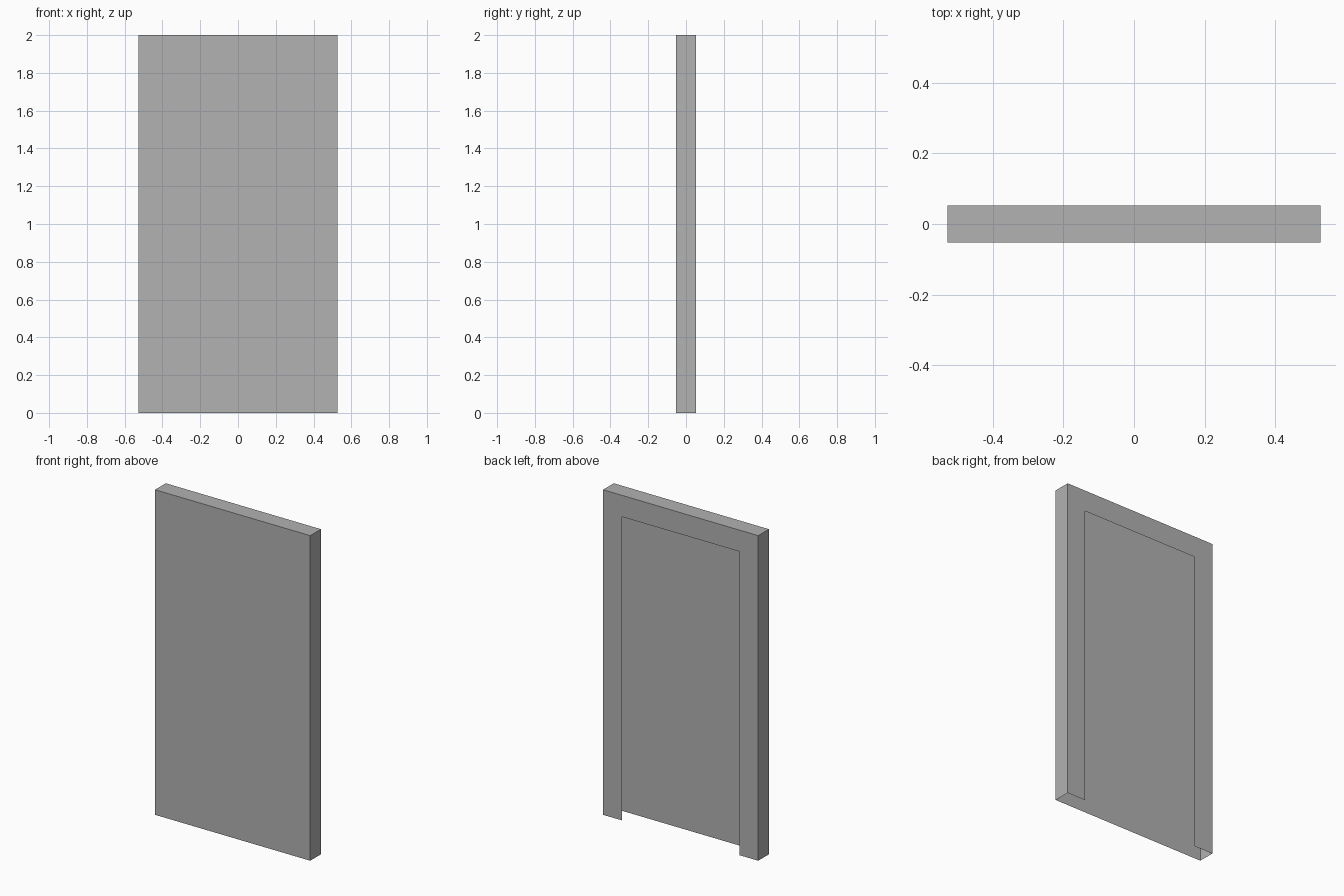
import bpy
import bmesh

old = bpy.data.objects.get("Cube")
if old:
    bpy.data.objects.remove(old, do_unlink=True)

W, D, H = 0.528, 0.052, 2.0      # half width, half depth, height
OPEN_X, OPEN_Z = 0.40, 1.868     # back opening half width and top
PANEL_Z = 0.135                  # bottom of the inner panel

grey = bpy.data.materials.new("plain_grey")
grey.use_nodes = True
colour = (0.445, 0.445, 0.445, 1)
grey.diffuse_color = colour
grey.node_tree.nodes["Principled BSDF"].inputs["Base Color"].default_value = colour


def sheet_object(name, polygons):
    """Make a flat-faced open shell from polygon outlines."""
    bm = bmesh.new()
    for outline in polygons:
        bm.faces.new([bm.verts.new(p) for p in outline])
    bmesh.ops.remove_doubles(bm, verts=bm.verts[:], dist=0.0001)
    mesh = bpy.data.meshes.new(name)
    bm.to_mesh(mesh)
    bm.free()
    mesh.materials.append(grey)
    obj = bpy.data.objects.new(name, mesh)
    bpy.context.collection.objects.link(obj)
    return obj


def upright(x, y, z0, z1):
    """Rectangle facing the front."""
    return [(-x, y, z0), (x, y, z0), (x, y, z1), (-x, y, z1)]


# Hollow door casing: front, top and sides, open underneath
front = upright(W, -D, 0, H)
top = [(-W, -D, H), (W, -D, H), (W, D, H), (-W, D, H)]
left = [(W, -D, 0), (W, D, 0), (W, D, H), (W, -D, H)]
right = [(-x, y, z) for x, y, z in reversed(left)]
sheet_object("door_casing", [front, top, left, right])

# Back frame: two stiles and a top rail around the opening
half = [(W, 0), (OPEN_X, 0), (OPEN_X, OPEN_Z)]
outline = half + [(-x, z) for x, z in reversed(half)] + [(-W, H), (W, H)]
sheet_object("back_frame", [[(x, D, z) for x, z in outline]])

# Thin panel lining the inside of the front, facing the back
sheet_object("inner_panel",
             [list(reversed(upright(OPEN_X, -D + 0.003, PANEL_Z, OPEN_Z)))])
